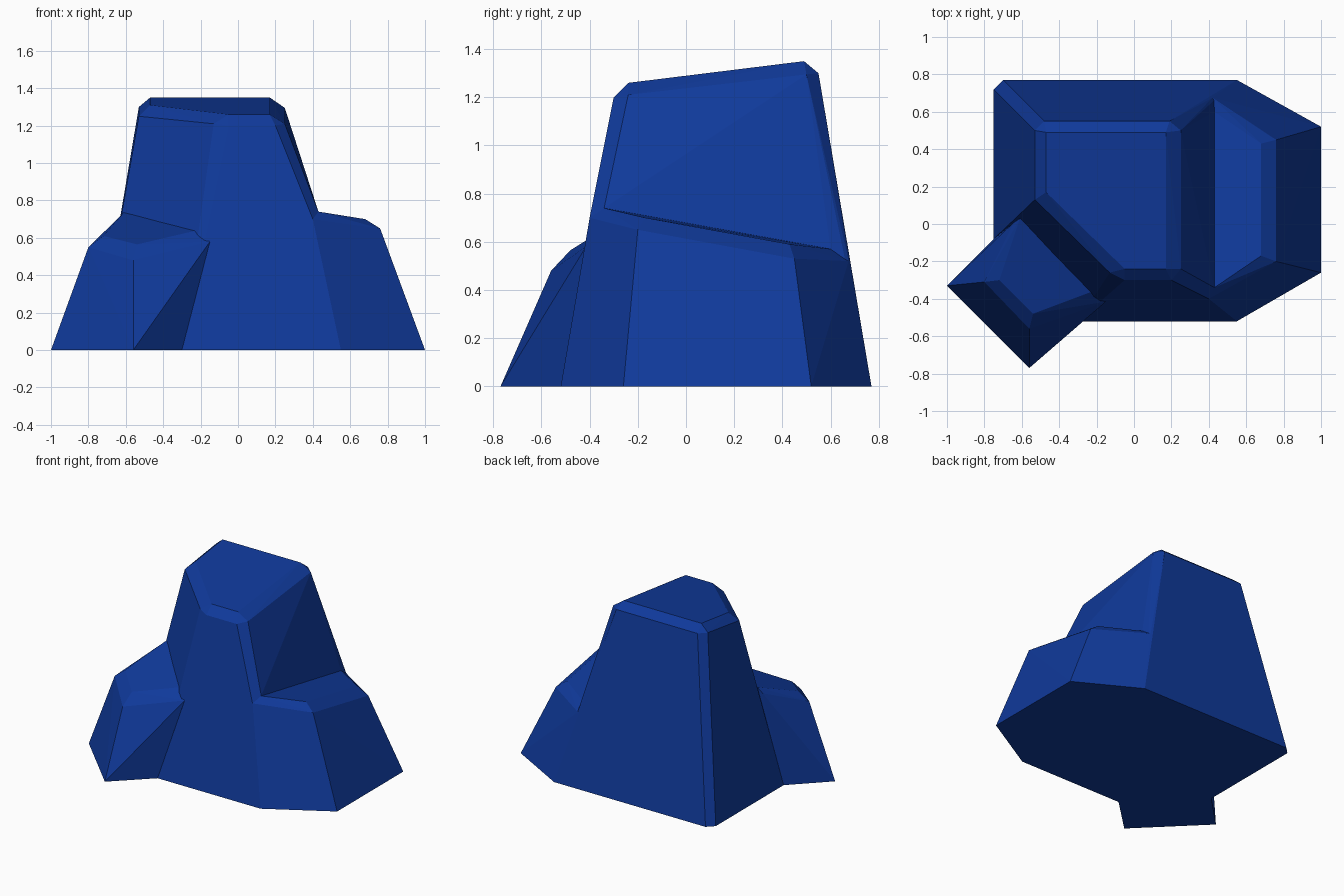
import bpy, bmesh, math

blue = bpy.data.materials.new("deep blue stone")
blue.diffuse_color = (0.005, 0.042, 0.33, 1.0)


def faceted_rock(name, *rings):
    """Flat-sided stone: the convex skin around its corner rings."""
    bm = bmesh.new()
    for ring in rings:
        for p in ring:
            bm.verts.new(p)
    bmesh.ops.convex_hull(bm, input=bm.verts[:])
    loose = [v for v in bm.verts if not v.link_faces]
    bmesh.ops.delete(bm, geom=loose, context='VERTS')
    # merge near-coplanar triangles into clean facets
    bmesh.ops.dissolve_limit(bm, angle_limit=math.radians(1.5),
                             verts=bm.verts[:], edges=bm.edges[:])
    bmesh.ops.recalc_face_normals(bm, faces=bm.faces[:])
    mesh = bpy.data.meshes.new(name)
    bm.to_mesh(mesh)
    bm.free()
    mesh.materials.append(blue)
    obj = bpy.data.objects.new(name, mesh)
    bpy.context.collection.objects.link(obj)
    return obj


# tall central rock: base, right shoulder, chamfer ring, sloping top
faceted_rock(
    "main_rock",
    [(-0.75, 0.72, 0), (-0.70, 0.77, 0), (0.55, 0.77, 0),
     (0.55, -0.52, 0), (-0.30, -0.52, 0), (-0.75, -0.08, 0)],
    [(0.43, -0.34, 0.74), (0.40, -0.40, 0.70),
     (0.43, 0.60, 0.57), (0.42, 0.675, 0.52)],
    [(-0.53, 0.50, 1.30), (-0.48, 0.55, 1.30), (0.19, 0.55, 1.30),
     (0.25, 0.50, 1.295), (0.25, -0.24, 1.21), (0.20, -0.30, 1.20),
     (-0.05, -0.30, 1.20), (-0.13, -0.26, 1.21), (-0.53, 0.13, 1.25)],
    [(-0.47, 0.49, 1.35), (0.17, 0.49, 1.35), (0.17, -0.24, 1.26),
     (-0.05, -0.24, 1.26), (-0.47, 0.17, 1.31)],
)

# low ledge on the right
faceted_rock(
    "right_ledge",
    [(0.55, 0.77, 0), (1.0, 0.52, 0), (1.0, -0.26, 0), (0.55, -0.52, 0)],
    [(0.42, 0.675, 0.52), (0.76, 0.45, 0.53),
     (0.76, -0.20, 0.65), (0.40, -0.40, 0.70)],
    [(0.43, 0.60, 0.57), (0.68, 0.43, 0.59),
     (0.68, -0.17, 0.70), (0.43, -0.34, 0.74)],
    [(0.25, 0.10, 0.40)],  # buried in the main rock
)

# small block on the front left
faceted_rock(
    "front_left_block",
    [(-1.0, -0.33, 0), (-0.56, -0.77, 0), (-0.30, -0.52, 0), (-0.75, -0.08, 0)],
    [(-0.80, -0.31, 0.55), (-0.56, -0.56, 0.48),
     (-0.15, -0.415, 0.58), (-0.64, 0.01, 0.69)],
    [(-0.72, -0.30, 0.61), (-0.54, -0.48, 0.565),
     (-0.22, -0.36, 0.64), (-0.61, 0.03, 0.735)],
    [(-0.35, -0.10, 0.35)],  # buried in the main rock
)
